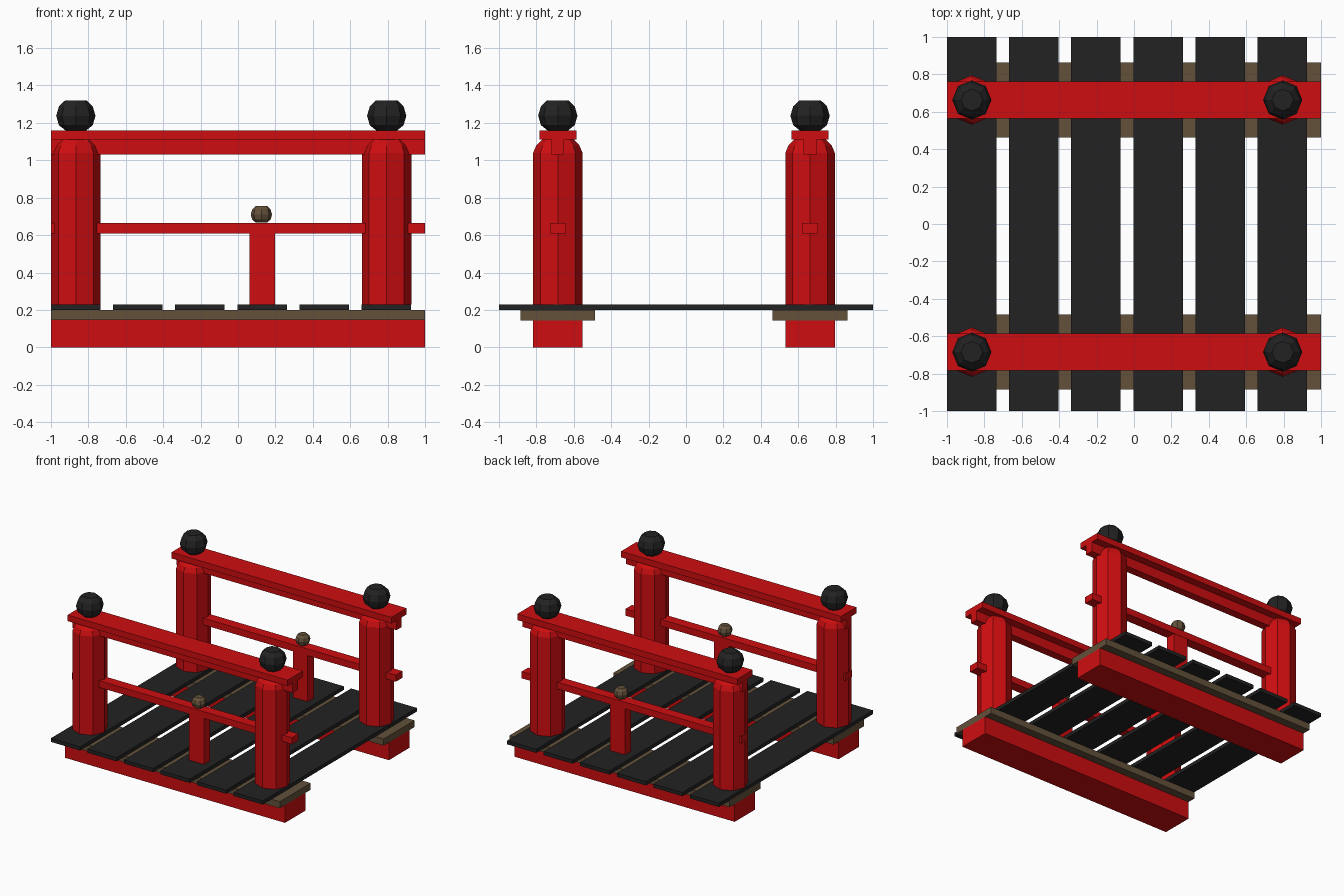
import bpy
import bmesh
from math import cos, sin, pi

if "Cube" in bpy.data.objects:
    bpy.data.objects.remove(bpy.data.objects["Cube"], do_unlink=True)


def make_material(name, rgb):
    mat = bpy.data.materials.new(name)
    mat.use_nodes = True
    color = (*rgb, 1.0)
    mat.diffuse_color = color
    bsdf = next(n for n in mat.node_tree.nodes if n.type == "BSDF_PRINCIPLED")
    bsdf.inputs["Base Color"].default_value = color
    return mat


RED = make_material("red paint", (0.62, 0.004, 0.005))
BLACK = make_material("black wood", (0.016, 0.016, 0.016))
BROWN = make_material("brown wood", (0.125, 0.082, 0.043))


def finish(name, bm, mat):
    bmesh.ops.recalc_face_normals(bm, faces=bm.faces)
    mesh = bpy.data.meshes.new(name)
    bm.to_mesh(mesh)
    bm.free()
    mesh.materials.append(mat)
    obj = bpy.data.objects.new(name, mesh)
    bpy.context.collection.objects.link(obj)
    return obj


def box(name, mat, x, y, z):
    """Box spanning the given (low, high) ranges."""
    bm = bmesh.new()
    bmesh.ops.create_cube(bm, size=1)
    for v in bm.verts:
        v.co = [r[0] if c < 0 else r[1] for c, r in zip(v.co, (x, y, z))]
    return finish(name, bm, mat)


def lathe(name, mat, x, y, profile, sides=8):
    """Closed faceted solid from (radius, height) pairs."""
    bm = bmesh.new()
    rings = [[bm.verts.new((x + r * cos(2 * pi * i / sides),
                            y + r * sin(2 * pi * i / sides), z))
              for i in range(sides)] for r, z in profile]
    for low, high in zip(rings, rings[1:]):
        for i in range(sides):
            j = (i + 1) % sides
            bm.faces.new((low[i], low[j], high[j], high[i]))
    bm.faces.new(rings[0])
    bm.faces.new(rings[-1])
    return finish(name, bm, mat)


def around(center, width):
    return (center - width / 2, center + width / 2)


LENGTH = (-1, 1)
BALL = [(0.52, -0.75), (0.86, -0.48), (1, 0), (0.86, 0.48), (0.55, 0.78)]


def ball(name, mat, x, y, z, radius):
    return lathe(name, mat, x, y, [(r * radius, z + h * radius) for r, h in BALL])


# Deck planks
for i in range(6):
    left = -1 + i * 0.332
    box(f"deck_plank_{i + 1}", BLACK, (left, left + 0.265), (-1, 1), (0.2, 0.23))

# Both sides: beams, posts and railings
for side, y in (("front", -0.685), ("back", 0.663)):
    box(f"{side}_base_beam", RED, LENGTH, around(y, 0.265), (0, 0.145))
    box(f"{side}_bearer_board", BROWN, LENGTH, around(y, 0.4), (0.145, 0.2))
    box(f"{side}_handrail_cap", RED, LENGTH, around(y, 0.198), (1.11, 1.16))
    box(f"{side}_handrail_rib", RED, LENGTH, around(y, 0.068), (1.03, 1.11))
    box(f"{side}_middle_rail", RED, LENGTH, around(y, 0.085), (0.61, 0.665))
    box(f"{side}_short_post", RED, around(0.13, 0.135), around(y, 0.08), (0.23, 0.662))
    ball(f"{side}_short_post_knob", BROWN, 0.125, y, 0.71, 0.057)
    for end, x in (("right", -0.867), ("left", 0.795)):
        lathe(f"{side}_{end}_post", RED, x, y,
              [(0.132, 0.23), (0.132, 1.04), (0.115, 1.08), (0.085, 1.11)])
        ball(f"{side}_{end}_finial", BLACK, x, y, 1.238, 0.105)
